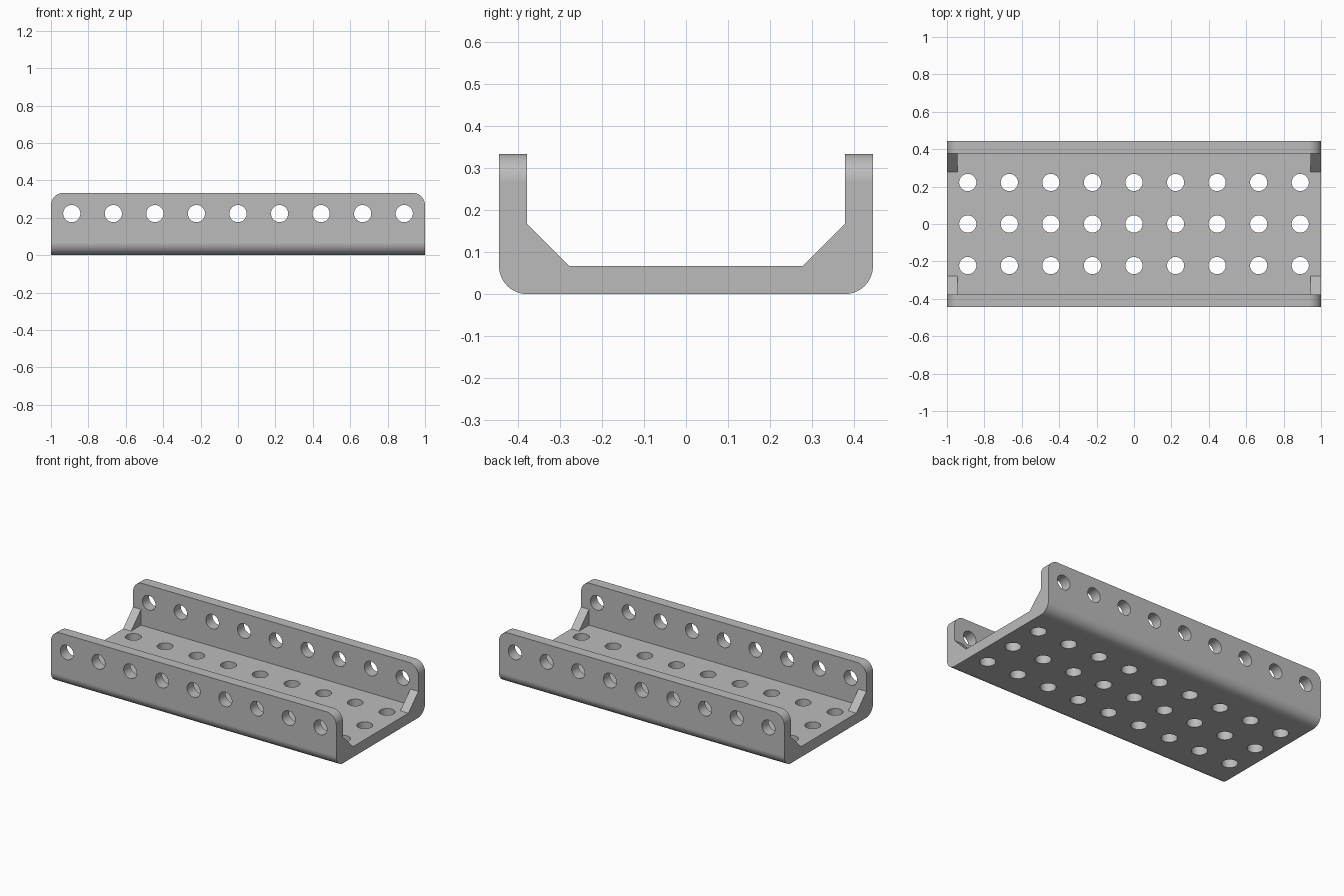
import bpy, bmesh
from math import sin, cos, pi
from mathutils import Matrix, Vector

cube = bpy.data.objects.get("Cube")
if cube:
    bpy.data.objects.remove(cube, do_unlink=True)

L, W, H = 1.0, 0.4444, 0.3333      # half length, half width, height
T = 0.0667                         # sheet thickness and bend radius
PITCH, HOLE_R = 0.2222, 0.046
RIB, RIB_T = 0.1, 0.056            # corner rib leg and thickness

metal = bpy.data.materials.new("grey metal")
metal.use_nodes = True
grey = (0.5, 0.5, 0.5, 1)
metal.diffuse_color = grey
bsdf = next(n for n in metal.node_tree.nodes if n.type == 'BSDF_PRINCIPLED')
bsdf.inputs["Base Color"].default_value = grey


def add_object(name, bm):
    bmesh.ops.recalc_face_normals(bm, faces=bm.faces)
    mesh = bpy.data.meshes.new(name)
    bm.to_mesh(mesh)
    bm.free()
    mesh.materials.append(metal)
    obj = bpy.data.objects.new(name, mesh)
    bpy.context.collection.objects.link(obj)
    return obj


def extrude_profile(points, x0, x1):
    """Extrude a closed (y, z) outline along x."""
    bm = bmesh.new()
    face = bm.faces.new([bm.verts.new((x0, y, z)) for y, z in points])
    geom = bmesh.ops.extrude_face_region(bm, geom=[face])["geom"]
    verts = [v for v in geom if isinstance(v, bmesh.types.BMVert)]
    bmesh.ops.translate(bm, verts=verts, vec=(x1 - x0, 0, 0))
    return bm


# U-shaped channel with rounded bends along the bottom
N = 14
bend = [(W - T + T * cos(a), T - T * sin(a))
        for a in (pi / 2 * i / N for i in range(N + 1))]
half = [(W - T, T), (W - T, H), (W, H)] + bend
outline = half + [(-y, z) for y, z in reversed(half)]
bm = extrude_profile(outline, -L, L)
# Rounded upper corners of both side walls
corners = [e for e in bm.edges if all(
    v.co.z > H - 0.001 and abs(v.co.x) > L - 0.001 for v in e.verts)
    and abs(e.verts[0].co.x - e.verts[1].co.x) < 0.001]
bmesh.ops.bevel(bm, geom=corners, offset=T, offset_type='OFFSET', segments=10,
                profile=0.5, affect='EDGES')
channel = add_object("channel", bm)

# Hole grid: one row through both walls, three rows through the floor
bm = bmesh.new()


def drill(x, y, z, depth, rot):
    bmesh.ops.create_cone(bm, cap_ends=True, segments=32, radius1=HOLE_R,
                          radius2=HOLE_R, depth=depth,
                          matrix=Matrix.Translation((x, y, z)) @ rot)


for i in range(-4, 5):
    drill(i * PITCH, 0, PITCH, 1.2, Matrix.Rotation(pi / 2, 4, 'X'))
    for j in (-1, 0, 1):
        drill(i * PITCH, j * PITCH, 0.03, 0.16, Matrix.Identity(4))
cutter = add_object("hole_cutter", bm)
cutter.hide_render = True

mod = channel.modifiers.new("holes", 'BOOLEAN')
mod.operation = 'DIFFERENCE'
mod.solver = 'EXACT'
mod.object = cutter
bpy.ops.object.select_all(action='DESELECT')
channel.select_set(True)
bpy.context.view_layer.objects.active = channel
bpy.ops.object.modifier_apply(modifier=mod.name)
bpy.data.objects.remove(cutter, do_unlink=True)
bpy.ops.object.shade_smooth_by_angle(angle=pi / 6)
weighted = channel.modifiers.new("even_shading", 'WEIGHTED_NORMAL')
weighted.keep_sharp = True

# Triangular stiffening ribs in the four inner corners
for sx, end in ((1, "left"), (-1, "right")):
    for sy, side in ((1, "back"), (-1, "front")):
        tri = [(sy * (W - T), T), (sy * (W - T), T + RIB),
               (sy * (W - T - RIB), T)]
        add_object(f"{side}_{end}_rib",
                   extrude_profile(tri, sx * (L - RIB_T), sx * L))
